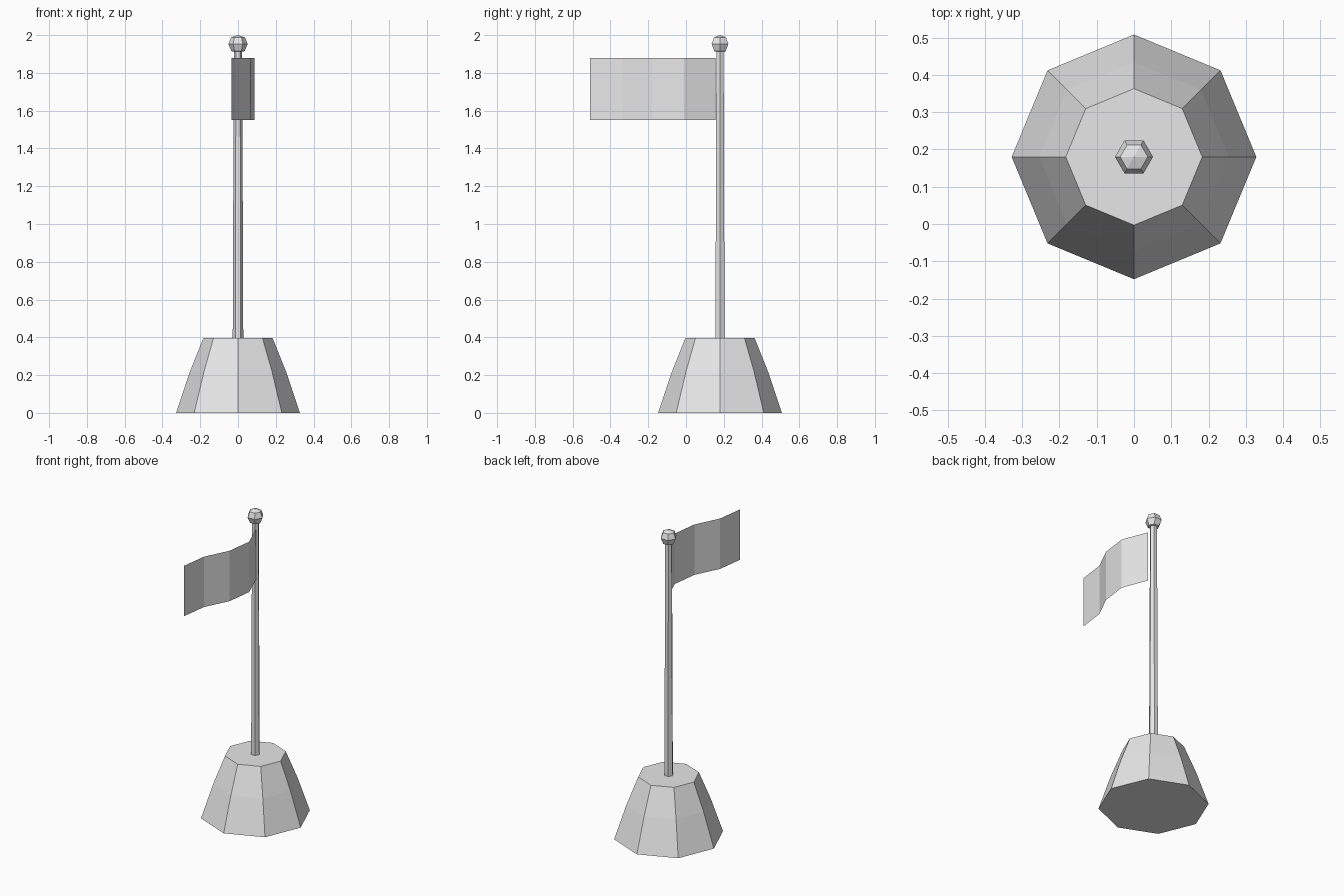
import bpy, bmesh, math

if "Cube" in bpy.data.objects:
    bpy.data.objects.remove(bpy.data.objects["Cube"])

CENTRE_Y = 0.18  # pole axis

grey = bpy.data.materials.new("plain_grey")
grey.diffuse_color = (0.8, 0.8, 0.8, 1)
grey.use_nodes = True
grey.node_tree.nodes["Principled BSDF"].inputs["Base Color"].default_value = grey.diffuse_color


def finish(name, bm):
    mesh = bpy.data.meshes.new(name)
    bm.to_mesh(mesh)
    bm.free()
    mesh.materials.append(grey)
    obj = bpy.data.objects.new(name, mesh)
    bpy.context.collection.objects.link(obj)
    return obj


def turned(name, profile, sides):
    """Stack of (radius, z) rings around the pole axis; radius 0 makes a tip."""
    bm = bmesh.new()
    rings = []
    for r, z in profile:
        count = sides if r > 0 else 1
        rings.append([bm.verts.new((r * math.cos(math.tau * i / sides),
                                    CENTRE_Y + r * math.sin(math.tau * i / sides), z))
                      for i in range(count)])
    for low, high in zip(rings, rings[1:]):
        for i in range(sides):
            j = (i + 1) % sides
            if len(low) == 1:
                bm.faces.new((low[0], high[j], high[i]))
            elif len(high) == 1:
                bm.faces.new((low[i], low[j], high[0]))
            else:
                bm.faces.new((low[i], low[j], high[j], high[i]))
    for ring in (rings[0], rings[-1]):
        if len(ring) > 1:
            bm.faces.new(ring)
    bmesh.ops.recalc_face_normals(bm, faces=bm.faces)
    return finish(name, bm)


# Eight-sided base with slightly bulging sides
turned("base", [(0.328, 0), (0.254, 0.22), (0.183, 0.397)], 8)

# Tapered six-sided pole
turned("pole", [(0.028, 0.39), (0.022, 1.93)], 6)

# Six-sided ball on the pole top
turned("finial", [(0, 1.908), (0.035, 1.915), (0.051, 1.953), (0.037, 1.988), (0, 2.0)], 6)

# Waving flag: a thin sheet of four strips
bm = bmesh.new()
wave = [(0.022, 0.155), (0.087, -0.01), (0.065, -0.18), (-0.012, -0.335), (-0.035, -0.508)]
columns = [[bm.verts.new((x, y, z)) for z in (1.55, 1.88)] for x, y in wave]
for a, b in zip(columns, columns[1:]):
    bm.faces.new((b[0], a[0], a[1], b[1]))
finish("flag", bm)
